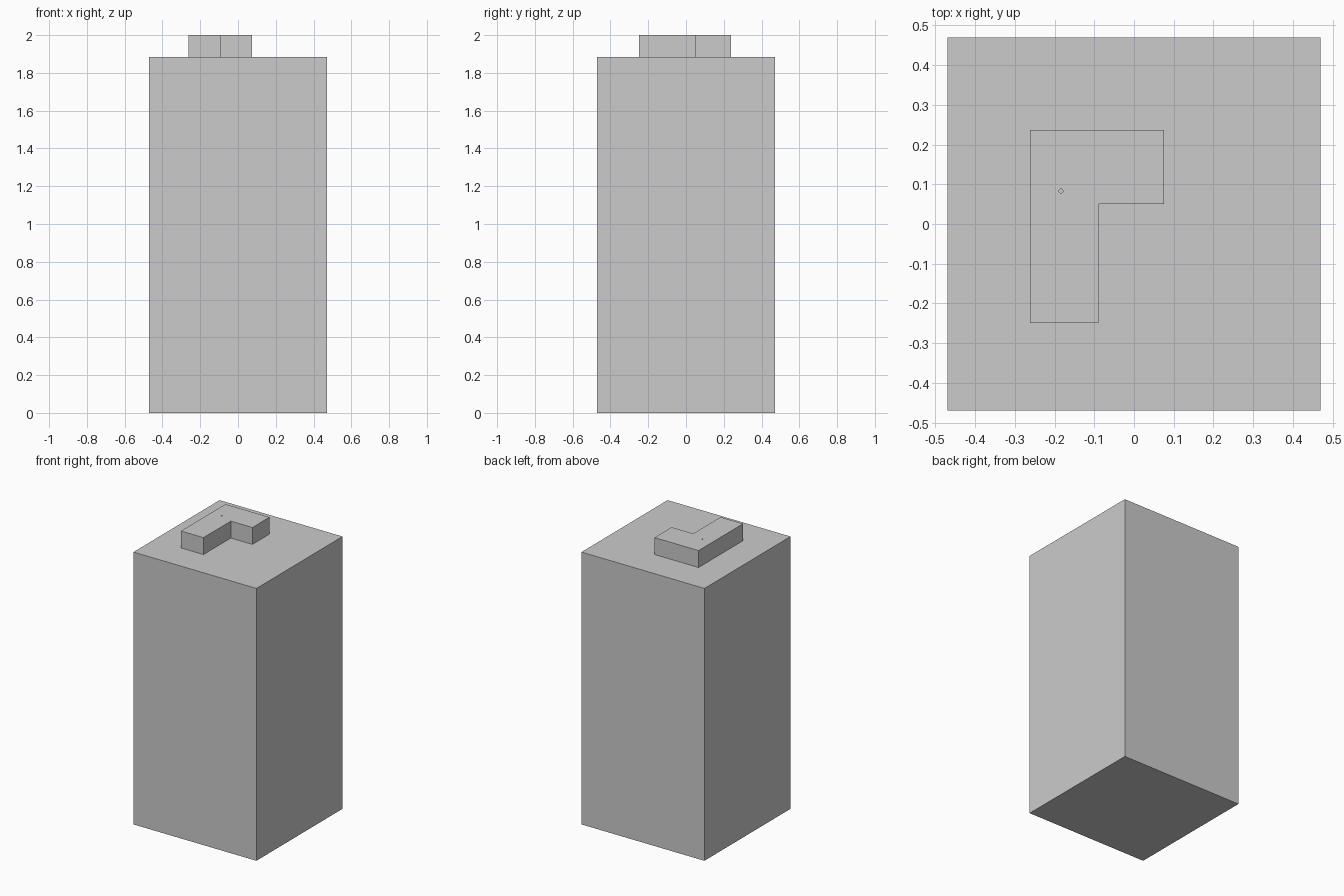
import bpy, bmesh

if "Cube" in bpy.data.objects:
    bpy.data.objects.remove(bpy.data.objects["Cube"])

BODY_W, BODY_H, TOP = 0.94, 1.883, 2.0


def prism(name, outline, z0, z1):
    """Extrude a closed outline from z0 up to z1."""
    bm = bmesh.new()
    base = bm.faces.new([bm.verts.new((x, y, z0)) for x, y in outline])
    ext = bmesh.ops.extrude_face_region(bm, geom=[base], use_keep_orig=True)
    verts = [v for v in ext["geom"] if isinstance(v, bmesh.types.BMVert)]
    bmesh.ops.translate(bm, vec=(0, 0, z1 - z0), verts=verts)
    bmesh.ops.recalc_face_normals(bm, faces=bm.faces)
    mesh = bpy.data.meshes.new(name)
    bm.to_mesh(mesh)
    bm.free()
    obj = bpy.data.objects.new(name, mesh)
    bpy.context.collection.objects.link(obj)
    return obj


# Tall square body
h = BODY_W / 2
prism("body", [(-h, -h), (h, -h), (h, h), (-h, h)], 0, BODY_H)

# L-shaped raised block on top
block = prism("raised_block", [(-0.262, -0.249), (-0.09, -0.249), (-0.09, 0.05),
                               (0.075, 0.05), (0.075, 0.237), (-0.262, 0.237)],
              BODY_H, TOP)

# Pin hole through the raised block
bpy.ops.mesh.primitive_cylinder_add(vertices=16, radius=0.005, depth=0.3,
                                    location=(-0.184, 0.083, 1.95))
cutter = bpy.context.object
cutter.name = "pin_hole_cutter"
cutter.hide_render = True
cutter.hide_set(True)
hole = block.modifiers.new("pin_hole", "BOOLEAN")
hole.operation = "DIFFERENCE"
hole.solver = "EXACT"
hole.object = cutter
